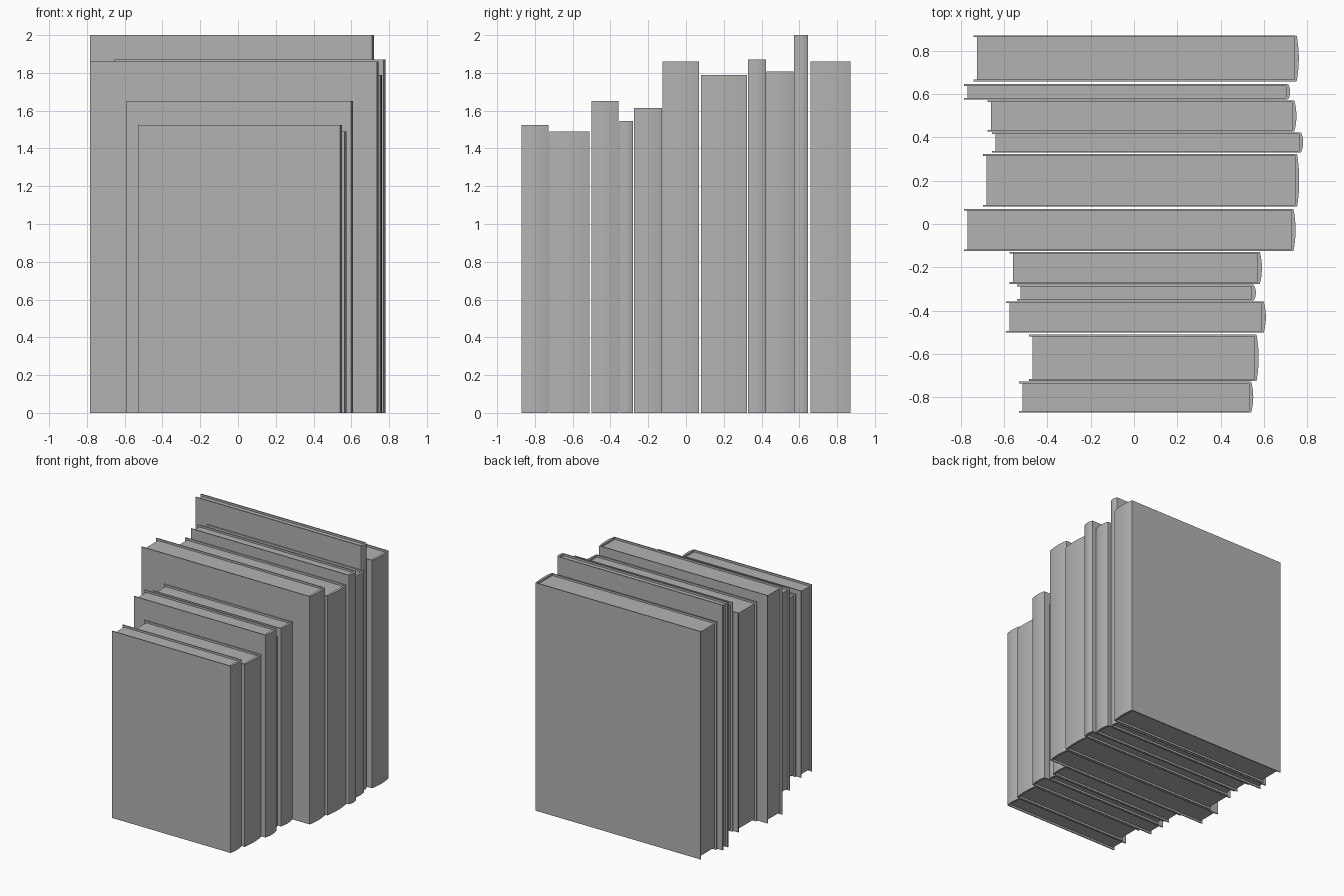
import bpy, bmesh, math

cube = bpy.data.objects.get("Cube")
if cube:
    bpy.data.objects.remove(cube, do_unlink=True)

grey = bpy.data.materials.new("plain grey")
grey.use_nodes = True
colour = (0.45, 0.45, 0.45, 1)
grey.diffuse_color = colour
grey.node_tree.nodes["Principled BSDF"].inputs["Base Color"].default_value = colour

BOARD = 0.008    # cover board thickness
BULGE = 0.01     # how far the spine rounds outward
LIP = 0.016      # overhang of the cover past the pages
STEPS = 10       # segments across the spine


def prism(name, outline, z0, z1):
    """Extrude a flat outline upward into a solid."""
    bm = bmesh.new()
    face = bm.faces.new([bm.verts.new((x, y, z0)) for x, y in outline])
    top = bmesh.ops.extrude_face_region(bm, geom=[face])
    verts = [v for v in top["geom"] if isinstance(v, bmesh.types.BMVert)]
    bmesh.ops.translate(bm, verts=verts, vec=(0, 0, z1 - z0))
    bmesh.ops.recalc_face_normals(bm, faces=bm.faces)
    mesh = bpy.data.meshes.new(name)
    bm.to_mesh(mesh)
    bm.free()
    mesh.materials.append(grey)
    obj = bpy.data.objects.new(name, mesh)
    bpy.context.collection.objects.link(obj)
    return obj


def book(number, y0, y1, fore, spine, height):
    hinge = spine - BULGE
    inner = hinge - 0.01
    # cover: two boards joined by a rounded spine
    outline = [(fore, y0)]
    for i in range(STEPS + 1):
        t = i / STEPS
        outline.append((hinge + BULGE * (1 - (2 * t - 1) ** 2), y0 + (y1 - y0) * t))
    outline += [(fore, y1), (fore, y1 - BOARD), (inner, y1 - BOARD),
                (inner, y0 + BOARD), (fore, y0 + BOARD)]
    cover = prism(f"book_{number}_cover", outline, 0, height)
    bpy.ops.object.select_all(action="DESELECT")
    cover.select_set(True)
    bpy.context.view_layer.objects.active = cover
    bpy.ops.object.shade_smooth_by_angle(angle=math.radians(30))
    # page block set back from the cover edges
    a, b = y0 + BOARD, y1 - BOARD
    prism(f"book_{number}_pages",
          [(fore + LIP, a), (inner, a), (inner, b), (fore + LIP, b)],
          LIP, height - LIP)


# front y, back y, fore edge x, spine x, height
books = [
    (-0.87, -0.727, -0.53, 0.55, 1.525),
    (-0.723, -0.51, -0.485, 0.575, 1.49),
    (-0.501, -0.357, -0.59, 0.608, 1.652),
    (-0.353, -0.28, -0.54, 0.562, 1.545),
    (-0.276, -0.128, -0.575, 0.59, 1.615),
    (-0.125, 0.07, -0.783, 0.745, 1.86),
    (0.08, 0.322, -0.697, 0.762, 1.79),
    (0.329, 0.423, -0.655, 0.78, 1.87),
    (0.426, 0.57, -0.675, 0.749, 1.807),
    (0.573, 0.645, -0.783, 0.72, 2.0),
    (0.658, 0.87, -0.74, 0.76, 1.86),
]
for n, dims in enumerate(books, 1):
    book(n, *dims)
